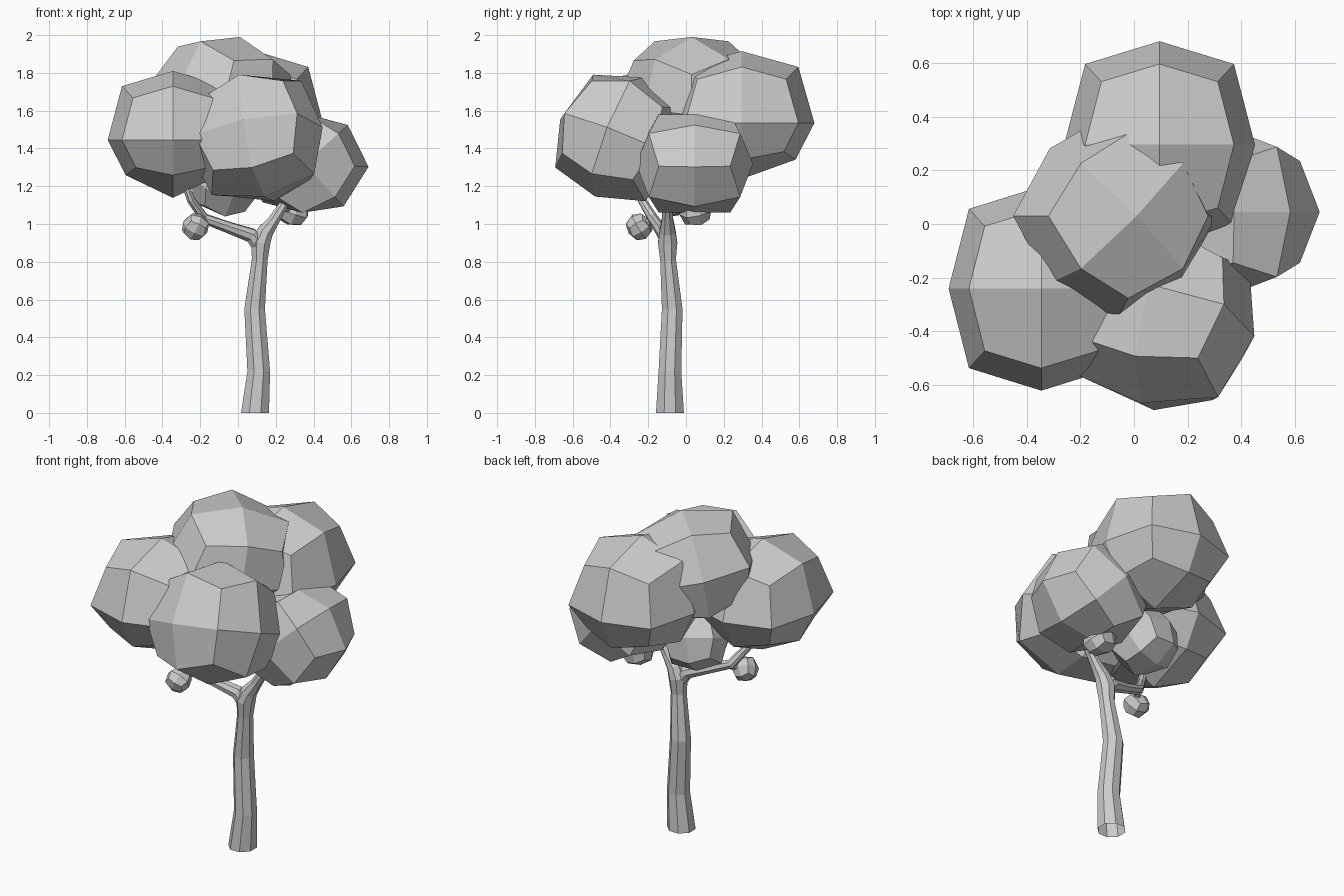
import bpy
import bmesh
from math import radians, sin, cos, pi
from mathutils import Vector, Euler

cube = bpy.data.objects.get("Cube")
if cube:
    bpy.data.objects.remove(cube, do_unlink=True)

# One plain grey for the whole tree
grey = bpy.data.materials.new("plain_grey")
grey.use_nodes = True
COLOUR = (0.6, 0.6, 0.6, 1)
grey.diffuse_color = COLOUR
grey.node_tree.nodes["Principled BSDF"].inputs["Base Color"].default_value = COLOUR


def finish(bm, name):
    bmesh.ops.recalc_face_normals(bm, faces=bm.faces)
    mesh = bpy.data.meshes.new(name)
    bm.to_mesh(mesh)
    bm.free()
    mesh.materials.append(grey)
    obj = bpy.data.objects.new(name, mesh)
    bpy.context.collection.objects.link(obj)
    return obj


def clump(name, centre, radii, turn=(0, 0, 0), under=1.0, tuck=1.0, limit=1.0):
    """Rounded 24-sided lump. under squashes the lower half, tuck draws in
    its lower ring and limit flattens the top and bottom."""
    bm = bmesh.new()
    bmesh.ops.create_cube(bm, size=2)
    bmesh.ops.subdivide_edges(bm, edges=bm.edges, cuts=1, use_grid_fill=True)
    shrink = {1: 1.0, 2: 0.78, 3: 0.61}
    spin = Euler([radians(a) for a in turn], 'ZXY').to_matrix()
    for v in bm.verts:
        axes = sum(abs(c) > 0.5 for c in v.co)
        p = v.co * shrink[axes] * Vector(radii)
        if p.z < -0.01:
            p.z *= under
            if axes > 1:
                p *= Vector((tuck ** 0.3, tuck ** 0.3, tuck))
        p = spin @ p
        p.z = max(-limit, min(limit, p.z))
        v.co = p + Vector(centre)
    return finish(bm, name)


def limb(name, path, sides=8):
    """Tapered open-ended tube through (x, y, z, radius) points."""
    bm = bmesh.new()
    pts = [Vector(p[:3]) for p in path]
    rings = []
    for i, p in enumerate(pts):
        along = pts[min(i + 1, len(pts) - 1)] - pts[max(i - 1, 0)]
        if p.z == 0:
            along = Vector((0, 0, 1))
        q = Vector((0, 0, 1)).rotation_difference(along)
        r = path[i][3]
        angles = [2 * pi * (k + 0.5) / sides for k in range(sides)]
        rings.append([bm.verts.new(p + q @ Vector((r * cos(a), r * sin(a), 0)))
                      for a in angles])
    for low, high in zip(rings, rings[1:]):
        for k in range(sides):
            n = (k + 1) % sides
            bm.faces.new((low[k], low[n], high[n], high[k]))
    return finish(bm, name)


# Trunk running up into the left branch
limb("trunk", [(0.09, -0.085, 0, 0.08), (0.11, -0.085, 0.22, 0.065),
               (0.088, -0.073, 0.55, 0.059), (0.115, -0.095, 0.81, 0.045),
               (0.12, -0.097, 0.9, 0.055), (0.145, -0.098, 0.96, 0.046),
               (0.19, -0.098, 1.02, 0.033), (0.26, -0.098, 1.13, 0.025),
               (0.31, -0.09, 1.28, 0.022)])

# Side branch and twigs
limb("right_branch", [(0.12, -0.097, 0.87, 0.042), (0.07, -0.11, 0.94, 0.04),
                      (-0.06, -0.145, 0.985, 0.031), (-0.18, -0.175, 1.03, 0.028),
                      (-0.25, -0.235, 1.13, 0.023), (-0.29, -0.26, 1.24, 0.02)])
limb("right_twig", [(-0.17, -0.17, 1.02, 0.02), (-0.22, -0.24, 0.99, 0.015)], 6)
limb("left_twig", [(0.23, -0.098, 1.08, 0.02), (0.29, 0.03, 1.08, 0.015)], 6)

# Large foliage clumps
clump("right_foliage", (-0.345, -0.24, 1.445), (0.345, 0.38, 0.365),
      under=0.84, tuck=0.78)
clump("front_foliage", (0.1, -0.36, 1.44), (0.36, 0.335, 0.365), (-22, -8, -10), 0.88)
clump("top_foliage", (-0.07, 0.03, 1.67), (0.355, 0.355, 0.33), (0, 14, 45), 0.88)
clump("back_foliage", (0.095, 0.295, 1.535), (0.355, 0.385, 0.38),
      under=0.78, tuck=0.84)
clump("left_foliage", (0.355, 0.045, 1.32), (0.305, 0.31, 0.305), (0, -42, 0),
      limit=0.26)

# Small foliage clumps
clump("inner_foliage", (-0.07, 0.0, 1.225), (0.185, 0.185, 0.18), (20, 15, 20))
clump("right_bud", (-0.225, -0.248, 0.985), (0.07, 0.066, 0.07), (30, 30, 10))
clump("left_bud", (0.287, 0.05, 1.07), (0.09, 0.088, 0.078), (10, 20, 15))
